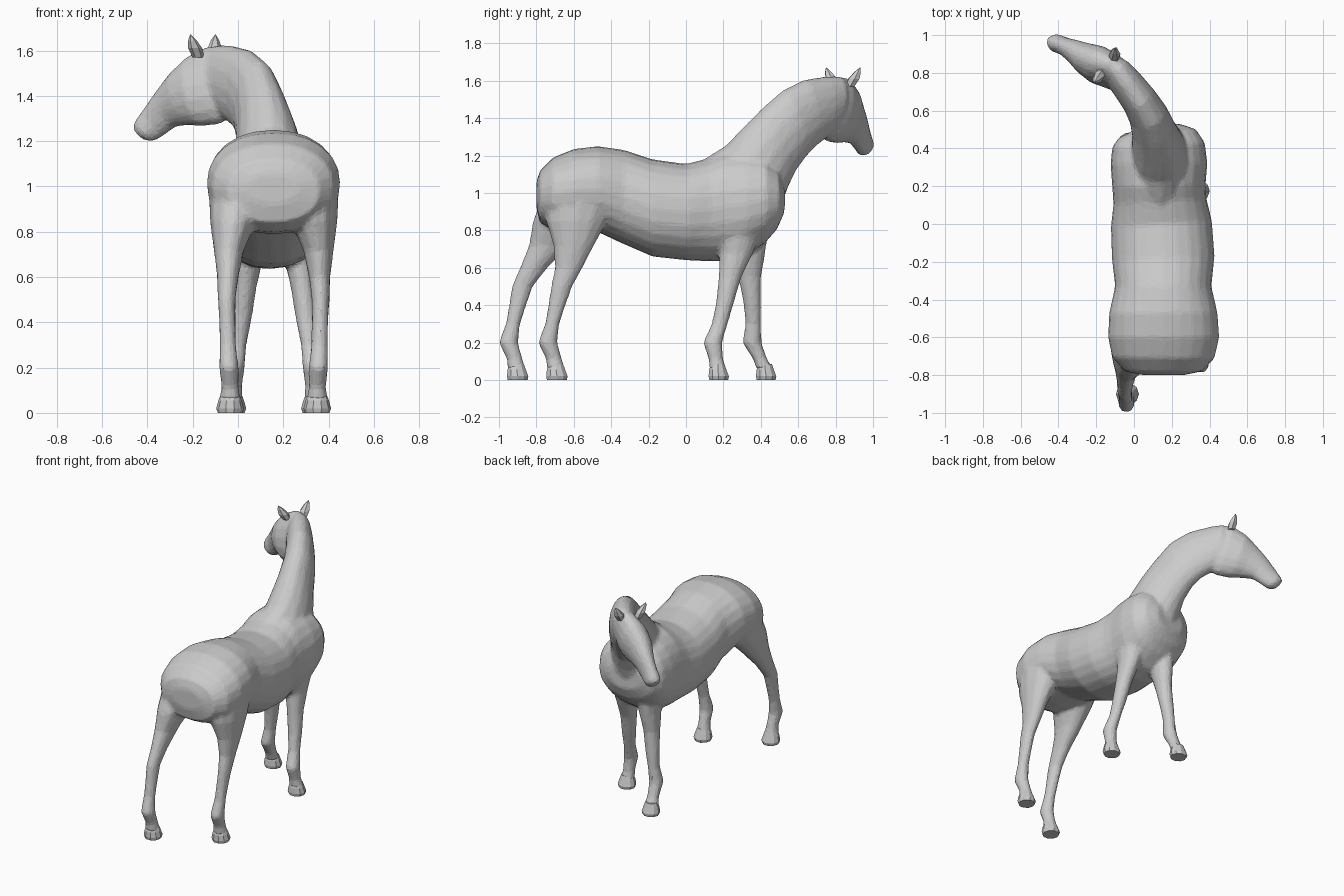
import bpy, bmesh, math
from mathutils import Vector

if "Cube" in bpy.data.objects:
    bpy.data.objects.remove(bpy.data.objects["Cube"])


def loft(bm, rings, n=16, power=1.0):
    """Closed tube through rings given as (centre, half axis u, half axis v)."""
    loops = []
    for c, u, v in rings:
        loop = []
        for i in range(n):
            a = 2 * math.pi * i / n
            ca, sa = math.cos(a), math.sin(a)
            ca = math.copysign(abs(ca) ** power, ca)
            sa = math.copysign(abs(sa) ** power, sa)
            loop.append(bm.verts.new(c + u * ca + v * sa))
        loops.append(loop)
    for a, b in zip(loops, loops[1:]):
        for i in range(n):
            j = (i + 1) % n
            bm.faces.new((a[i], a[j], b[j], b[i]))
    bm.faces.new(loops[0][::-1])
    bm.faces.new(loops[-1])


def ridge_rings(rows):
    """Rings from a top point, a bottom point and a half width."""
    tops = [Vector(r[0:3]) for r in rows]
    bots = [Vector(r[3:6]) for r in rows]
    mids = [(t + b) / 2 for t, b in zip(tops, bots)]
    out = []
    for i, r in enumerate(rows):
        along = mids[min(i + 1, len(rows) - 1)] - mids[max(i - 1, 0)]
        up = (tops[i] - bots[i]) / 2
        out.append((mids[i], along.cross(up).normalized() * r[6], up))
    return out


def flat_rings(rows):
    """Horizontal rings from x, y, z, half width, half depth."""
    return [(Vector(r[0:3]), Vector((r[3], 0, 0)), Vector((0, r[4], 0))) for r in rows]


def make_object(name, bm):
    bmesh.ops.recalc_face_normals(bm, faces=bm.faces)
    mesh = bpy.data.meshes.new(name)
    bm.to_mesh(mesh)
    bm.free()
    ob = bpy.data.objects.new(name, mesh)
    bpy.context.collection.objects.link(ob)
    return ob


# Torso: y, centre x, half width, bottom z, top z
torso = [
    (-.80, .155, .11, .92, 1.06), (-.78, .155, .205, .84, 1.12),
    (-.71, .155, .27, .80, 1.19), (-.60, .157, .295, .79, 1.235),
    (-.47, .155, .287, .79, 1.25), (-.33, .155, .255, .725, 1.23),
    (-.18, .155, .272, .66, 1.18), (0, .145, .268, .64, 1.155),
    (.12, .137, .247, .635, 1.185), (.20, .132, .247, .635, 1.22),
    (.32, .132, .257, .66, 1.22), (.42, .13, .245, .73, 1.20),
    (.48, .125, .205, .80, 1.14), (.515, .12, .12, .88, 1.05),
]

# Neck, curving up and to the left: top point, bottom point, half width
neck = [
    (.14, .08, 1.17, .13, .40, .78, .15), (.15, .22, 1.26, .13, .50, .90, .16),
    (.15, .31, 1.355, .10, .54, 1.02, .14), (.13, .41, 1.455, .08, .58, 1.11, .118),
    (.10, .52, 1.55, .05, .635, 1.19, .105), (.04, .63, 1.605, .01, .69, 1.25, .095),
    (-.04, .75, 1.625, -.04, .74, 1.29, .088), (-.09, .83, 1.625, -.10, .79, 1.33, .08),
]

# Head, from poll to muzzle
head = [
    (-.06, .81, 1.62, -.04, .73, 1.31, .07), (-.14, .86, 1.615, -.08, .75, 1.275, .088),
    (-.22, .89, 1.57, -.17, .80, 1.265, .10), (-.29, .91, 1.505, -.22, .84, 1.27, .085),
    (-.355, .94, 1.425, -.28, .89, 1.262, .062), (-.415, .96, 1.345, -.33, .925, 1.222, .048),
    (-.45, .97, 1.295, -.375, .945, 1.197, .05), (-.465, .978, 1.265, -.415, .965, 1.205, .033),
]

# Legs of the right side: x, y, z, half width, half depth
hind = [
    (.31, -.56, 1.0, .135, .20), (.335, -.585, .85, .105, .165), (.355, -.60, .72, .068, .11),
    (.36, -.627, .60, .048, .075), (.365, -.665, .50, .040, .057), (.362, -.69, .40, .037, .047),
    (.36, -.715, .30, .037, .039), (.355, -.74, .20, .044, .052), (.35, -.705, .11, .038, .043),
    (.35, -.695, .055, .050, .050),
]
fore = [
    (.26, .29, .95, .11, .15), (.265, .28, .80, .088, .13), (.27, .27, .68, .066, .09),
    (.285, .235, .55, .052, .062), (.30, .21, .42, .047, .049), (.315, .18, .30, .038, .043),
    (.33, .142, .20, .045, .052), (.335, .16, .11, .039, .039), (.34, .17, .055, .050, .047),
]


def hind_step(z):
    return -.21 * min(1, (1 - z) / .45)


def fore_step(z):
    return .27 * max(0, 1 - z / .9)


def left_leg(rows, step):
    """Mirror a leg across the body and swing it to its own stride."""
    return [(.315 - x, y + step(z), z, w, d) for x, y, z, w, d in rows]


legs = {
    "hind_right": hind, "hind_left": left_leg(hind, hind_step),
    "fore_right": fore, "fore_left": left_leg(fore, fore_step),
}

# Body skin: all lofts fused into one surface, then faceted
bm = bmesh.new()
loft(bm, ridge_rings([(cx, y, hi, cx, y, lo, w) for y, cx, w, lo, hi in torso]), 24, .92)
loft(bm, ridge_rings(neck))
loft(bm, ridge_rings(head))
for rows in legs.values():
    loft(bm, flat_rings(rows), 12)
body = make_object("horse_body", bm)
fuse = body.modifiers.new("fuse", 'REMESH')
fuse.mode = 'VOXEL'
fuse.voxel_size = .013
soften = body.modifiers.new("soften", 'SMOOTH')
soften.factor = .5
soften.iterations = 6
facet = body.modifiers.new("facet", 'DECIMATE')
facet.ratio = .14

# Hooves: flared blocks under each leg
for name, rows in legs.items():
    x, y, z, w, d = rows[-1]
    toe = .005
    bm = bmesh.new()
    loft(bm, flat_rings([(x, y, .085, w * .8, d * .8), (x, y, z, w * 1.03, d * 1.03),
                         (x, y + toe, .02, w + .011, d + .010),
                         (x, y + toe, 0, w + .004, d + .006)]), 10)
    make_object("hoof_" + name, bm)

# Ears: pointed, leaning outward
for name, base, tip in (("ear_right", (-.105, .875, 1.57), (-.10, .93, 1.67)),
                        ("ear_left", (-.175, .795, 1.57), (-.21, .75, 1.67))):
    b, t = Vector(base), Vector(tip)
    across = Vector((.45, .9, 0)).normalized()
    front = Vector((-.9, .45, 0)).normalized()
    bm = bmesh.new()
    loft(bm, [(b.lerp(t, f), across * .034 * s, front * .03 * s)
              for f, s in ((0, .85), (.4, 1), (.75, .6), (1, .06))], 6)
    make_object(name, bm)
